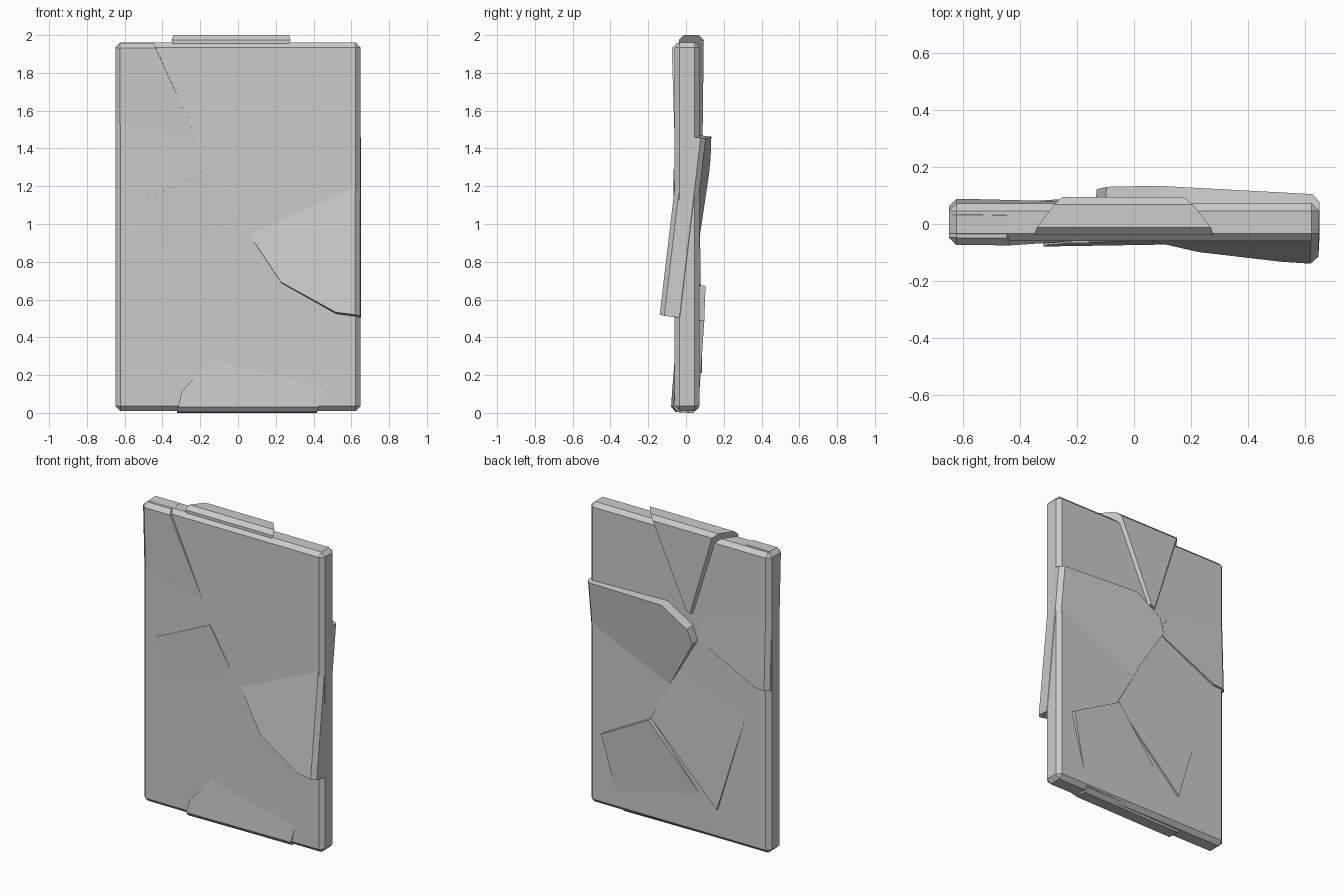
import bpy, bmesh
from mathutils import Vector

if "Cube" in bpy.data.objects:
    bpy.data.objects.remove(bpy.data.objects["Cube"])

FRONT, BACK, MID = -0.06, 0.072, 0.006


def slab_mesh():
    # chamfered rectangular slab
    bm = bmesh.new()
    bmesh.ops.create_cube(bm, size=1)
    for v in bm.verts:
        v.co = Vector((v.co.x * 1.298, MID + v.co.y * (BACK - FRONT), 0.985 + v.co.z * 1.95))
    bmesh.ops.bevel(bm, geom=bm.edges[:], offset=0.026, segments=1, affect='EDGES')
    return bm


def finish(bm, name):
    bmesh.ops.recalc_face_normals(bm, faces=bm.faces[:])
    me = bpy.data.meshes.new(name)
    bm.to_mesh(me)
    bm.free()
    bpy.context.collection.objects.link(bpy.data.objects.new(name, me))


def shard(name, cuts, centre, tilt, lift=0.0, closed=False):
    """Cut the slab along (x, z, slant) points, then tilt the piece about a line.
    tilt = (slope along x, slope along z, pivot x, pivot z)."""
    bm = slab_mesh()
    ends = cuts[1:] + (cuts[:1] if closed else [])
    for a, b in zip(cuts, ends):
        n = Vector((b[1] - a[1], 0, a[0] - b[0])).normalized()
        p = Vector((a[0], FRONT, a[1]))
        if n.dot(Vector((centre[0], FRONT, centre[1])) - p) > 0:
            n = -n
        n.y = a[2]
        bmesh.ops.bisect_plane(bm, geom=bm.verts[:] + bm.edges[:] + bm.faces[:], dist=1e-5,
                               plane_co=p, plane_no=n.normalized(), clear_outer=True)
        bmesh.ops.holes_fill(bm, edges=[e for e in bm.edges if e.is_boundary], sides=0)
    gx, gz, px, pz = tilt
    for v in bm.verts:
        x, y, z = v.co
        v.co = Vector((x - gx * (y - MID), y + gx * (x - px) + gz * (z - pz),
                       z - gz * (y - MID) + lift))
    finish(bm, name)


# whole slab
finish(slab_mesh(), "slab")

# large right shard, bottom forward and top back
shard("right_shard", [(0.68, 1.46, 0), (0.08, 1.47, 0), (-0.1, 1.36, 0), (-0.135, 1.27, 0),
                      (0.06, 0.94, 0), (0.23, 0.685, 0), (0.52, 0.525, 0), (0.68, 0.505, 0)],
      (0.4, 1.0), (-0.052, 0.118, 0.07, 0.94))

# raised wedge on the top edge
shard("top_shard", [(-0.36, 1.96, 0.72), (-0.18, 1.37, 0), (0.06, 1.45, 0.72), (0.29, 1.96, 0)],
      (0.0, 1.7), (0.0, 0.012, 0.0, 0.1), lift=0.04)

# upper left shard, top forward
shard("upper_left_shard", [(-0.345, 1.96, -0.7), (-0.185, 1.38, 0), (-0.14, 1.28, 0),
                           (-0.55, 1.08, 0), (-0.68, 1.07, 0)],
      (-0.5, 1.6), (-0.009, -0.034, -0.65, 1.55))

# middle shard, slightly tipped
shard("middle_shard", [(-0.54, 1.11, 0), (-0.155, 1.29, 0), (0.05, 0.935, 0), (0.2, 0.68, 0),
                       (-0.28, 0.21, 0), (-0.46, 0.8, 0)],
      (-0.2, 0.85), (0.007, -0.019, 0.0, 1.02), closed=True)

# bottom shard, foot forward and top back
shard("bottom_shard", [(-0.33, -0.02, 0), (-0.3, 0.115, 0), (0.2, 0.685, 0), (0.545, 0.5, 0),
                       (0.41, -0.02, 0)],
      (0.1, 0.25), (0.016, 0.065, 0.0, 0.25), lift=-0.008)
